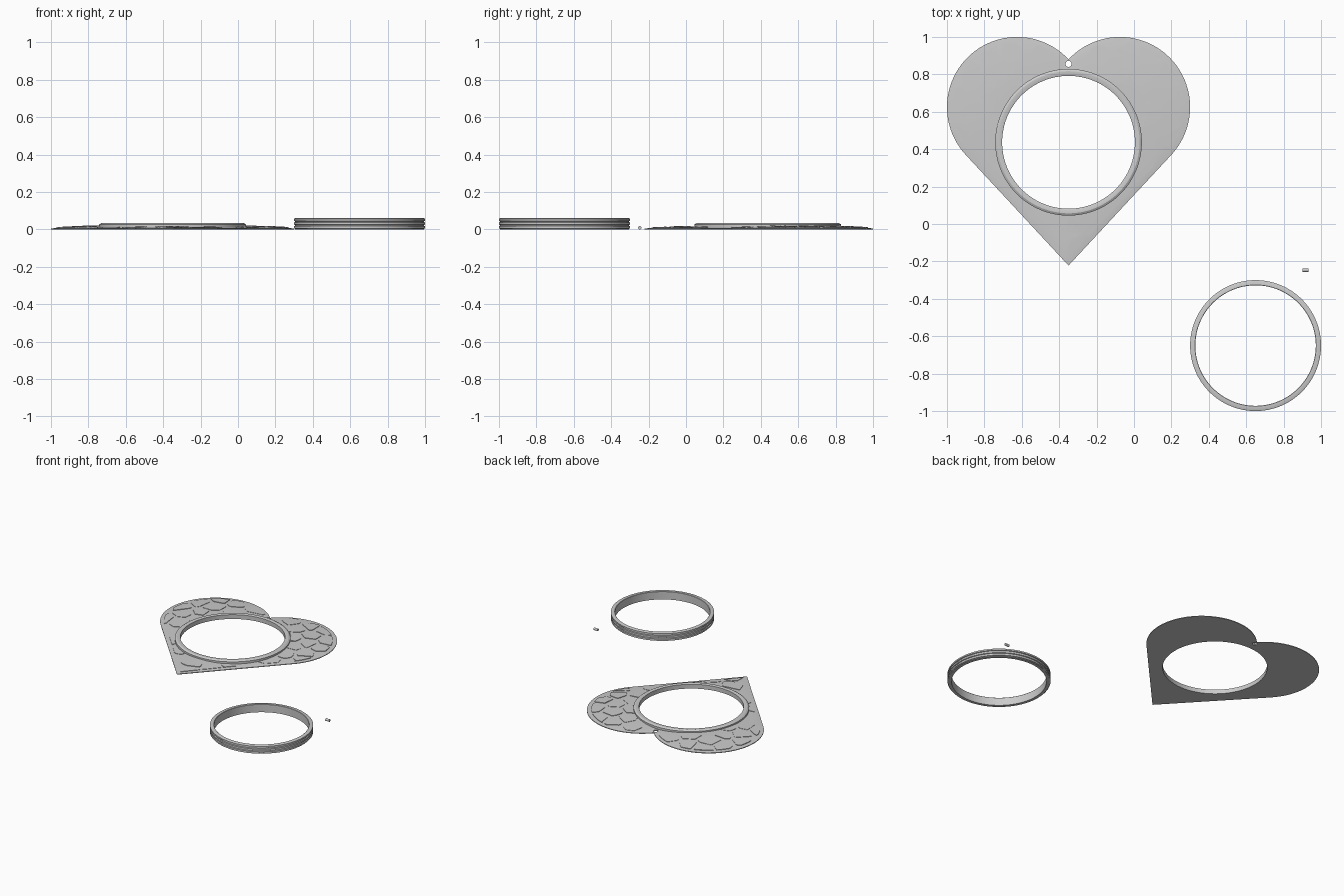
import bpy, bmesh, math, random
from mathutils import Vector

random.seed(4)
if "Cube" in bpy.data.objects:
    bpy.data.objects.remove(bpy.data.objects["Cube"])

mat = bpy.data.materials.new("light grey")
mat.use_nodes = True
GREY = (0.6, 0.6, 0.6, 1)
mat.diffuse_color = GREY
mat.node_tree.nodes["Principled BSDF"].inputs["Base Color"].default_value = GREY


def make_object(name, bm, smooth=True):
    bmesh.ops.recalc_face_normals(bm, faces=bm.faces)
    mesh = bpy.data.meshes.new(name)
    bm.to_mesh(mesh)
    bm.free()
    mesh.materials.append(mat)
    ob = bpy.data.objects.new(name, mesh)
    bpy.context.collection.objects.link(ob)
    if smooth:
        bpy.ops.object.select_all(action="DESELECT")
        ob.select_set(True)
        bpy.context.view_layer.objects.active = ob
        bpy.ops.object.shade_smooth_by_angle(angle=math.radians(30))
    return ob


def loft(bm, loops, wrap):
    """Skin closed loops of points; wrap joins the last loop to the first."""
    rows = [[bm.verts.new(p) for p in loop] for loop in loops]
    pairs = list(zip(rows, rows[1:])) + ([(rows[-1], rows[0])] if wrap else [])
    for a, b in pairs:
        for i in range(len(a)):
            j = (i + 1) % len(a)
            bm.faces.new((a[i], a[j], b[j], b[i]))
    return rows


def turned_ring(name, centre, profile, n=128):
    """Revolve a closed (radius, height) profile about a vertical axis."""
    bm = bmesh.new()
    loops = [[centre + Vector((r * math.cos(k * math.tau / n), r * math.sin(k * math.tau / n), z))
              for k in range(n)] for r, z in profile]
    loft(bm, loops, True)
    return make_object(name, bm)


# Heart outline as a distance from the window centre
CENTRE = Vector((-0.35, 0.437, 0))
LOBE_R = 0.375
LOBES = [Vector((s * 0.275, 0.188)) for s in (-1, 1)]
TIP = Vector((0, -0.659))
to_lobe = LOBES[1] - TIP
lean = math.atan2(to_lobe.x, to_lobe.y) + math.asin(LOBE_R / to_lobe.length)
SIDE_TOP = TIP.y + math.sqrt(to_lobe.length_squared - LOBE_R ** 2) * math.cos(lean)


def heart_radius(angle):
    u = Vector((math.cos(angle), math.sin(angle)))
    reach = []
    for c in LOBES:
        along = u.dot(c)
        reach.append(along + math.sqrt(along ** 2 - c.length_squared + LOBE_R ** 2))
    normal = Vector((math.copysign(math.cos(lean), u.x), -math.sin(lean)))
    facing = normal.dot(u)
    if facing > 0:
        side = normal.dot(TIP) / facing
        if side * u.y <= SIDE_TOP:
            reach.append(side)
    return max(reach)


N = 192
ANGLES = [k * math.tau / N for k in range(N)]
OUTLINE = [Vector((math.cos(a), math.sin(a))) * heart_radius(a) for a in ANGLES]


def top_height(p):
    edge = min((p - q).length for q in OUTLINE)
    return 0.005 + 0.013 * min(1, edge / 0.22) ** 0.6


# Heart plate, gently domed from the rim to the window
INNER = 0.375
steps = [0, 0.2, 0.4, 0.6, 0.75, 0.87, 0.95, 1]
loops = []
for t in steps:
    loop = []
    for a, rim in zip(ANGLES, OUTLINE):
        p = rim * (1 - t) + rim.normalized() * INNER * t
        loop.append(CENTRE + Vector((p.x, p.y, top_height(p))))
    loops.append(loop)
for edge in (loops[-1], loops[0]):
    loops.append([Vector((p.x, p.y, 0)) for p in edge])
bm = bmesh.new()
loft(bm, loops, True)
plate = make_object("heart_plate", bm)

# Hanging hole below the notch
bpy.ops.mesh.primitive_cylinder_add(vertices=24, radius=0.016, depth=0.2,
                                    location=CENTRE + Vector((0, 0.419, 0)))
cutter = bpy.context.object
cutter.name = "hole_cutter"
cutter.hide_render = True
cutter.hide_set(True)
cut = plate.modifiers.new("hanging_hole", "BOOLEAN")
cut.operation = "DIFFERENCE"
cut.solver = "EXACT"
cut.object = cutter

# Irregular paving stones in low relief over the plate
seeds = [Vector((0.15 * (i + 0.5 * (j % 2)) + random.uniform(-0.04, 0.04),
                 0.12 * j + random.uniform(-0.03, 0.03)))
         for i in range(-5, 6) for j in range(-6, 6)]
bm = bmesh.new()
for s in seeds:
    a = math.atan2(s.y, s.x)
    if not 0.39 < s.length < heart_radius(a):
        continue
    points = []
    for k in range(32):
        u = Vector((math.cos(k * math.tau / 32), math.sin(k * math.tau / 32)))
        r = 0.11
        for o in seeds:
            gap = o - s
            if gap.length > 0 and gap.dot(u) > 0:
                r = min(r, (gap.length / 2 - 0.012) * gap.length / gap.dot(u))
        p = s + u * r
        a = math.atan2(p.y, p.x)
        limit = max(0.396, min(p.length, heart_radius(a) - 0.03))
        if abs(p.x) < 0.03 and p.y > 0:
            limit = 0.396
        p = p.normalized() * limit
        points.append(p)
    mid = sum(points, Vector((0, 0))) / len(points)
    lift = random.uniform(0.002, 0.004)
    base = [CENTRE + Vector((p.x, p.y, top_height(p) - 0.002)) for p in points]
    top = [p + Vector((0, 0, lift + 0.002)) for p in base]
    rows = loft(bm, [base, top], False)
    peak = bm.verts.new(CENTRE + Vector((mid.x, mid.y, top_height(mid) + lift)))
    for k in range(32):
        bm.faces.new((rows[1][k], rows[1][(k + 1) % 32], peak))
make_object("paving_stones", bm)

# Raised frame round the window
turned_ring("window_frame", CENTRE,
            [(0.355, 0), (0.355, 0.032), (0.359, 0.034), (0.38, 0.034), (0.392, 0.027), (0.392, 0)])

# Loose threaded ring
profile = [(0.322, 0), (0.322, 0.058), (0.324, 0.06), (0.344, 0.06)]
for k in range(3):
    z = 0.057 - 0.02 * k
    profile += [(0.35, z), (0.35, z - 0.011), (0.344, z - 0.014), (0.344, z - 0.017)]
profile[-1] = (0.344, 0)
turned_ring("threaded_ring", Vector((0.65, -0.65, 0)), profile)

# Small loose hinge pin
bpy.ops.mesh.primitive_cylinder_add(vertices=16, radius=0.009, depth=0.032,
                                    location=(0.917, -0.247, 0.009),
                                    rotation=(0, math.pi / 2, 0))
pin = bpy.context.object
pin.name = "hinge_pin"
pin.data.materials.append(mat)
bpy.ops.object.shade_smooth_by_angle(angle=math.radians(30))
